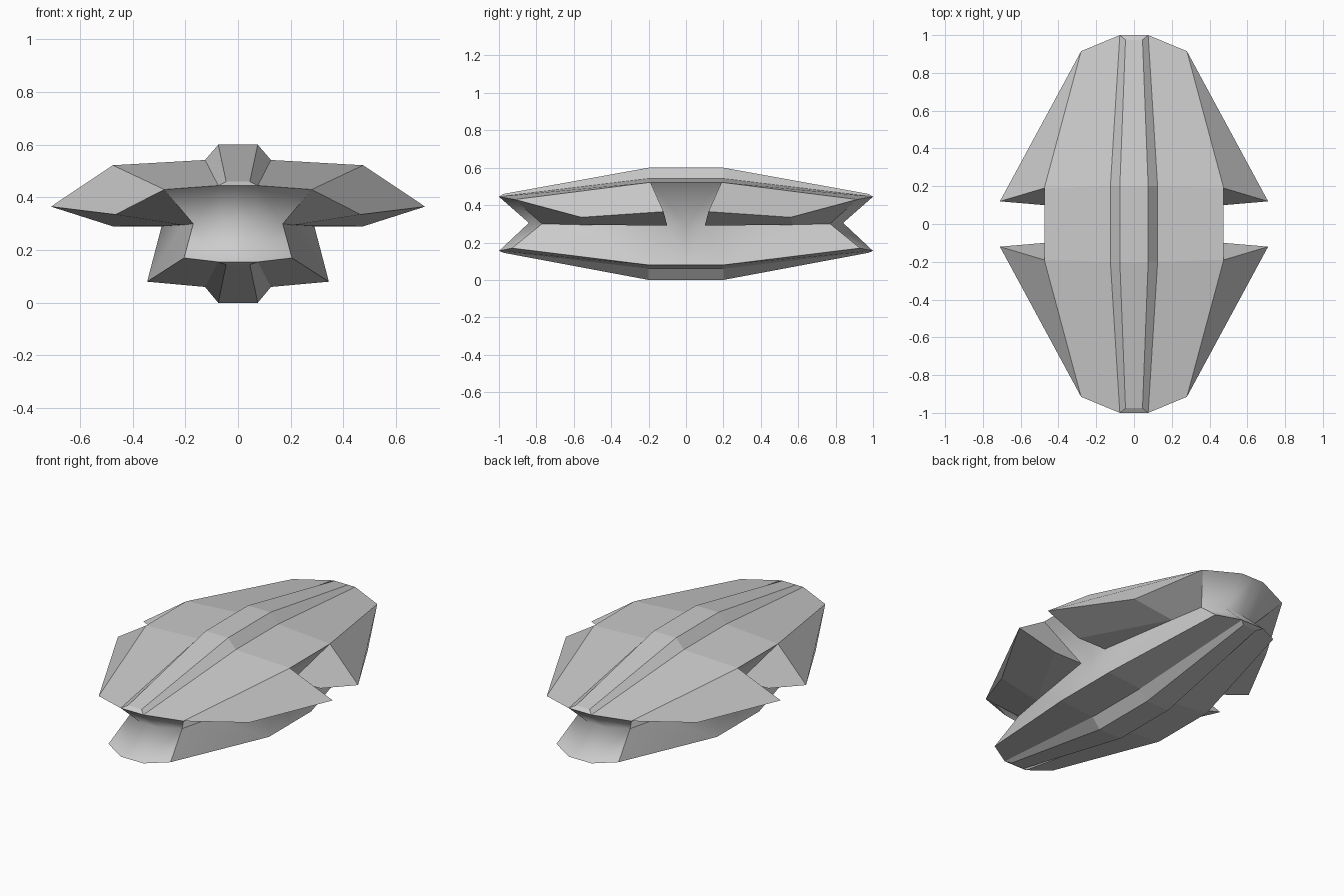
import bpy, bmesh
from mathutils import Vector

cube = bpy.data.objects.get("Cube")
if cube:
    bpy.data.objects.remove(cube, do_unlink=True)

grey = bpy.data.materials.new("hull_grey")
grey.use_nodes = True
colour = (0.6, 0.6, 0.6, 1)
grey.diffuse_color = colour
grey.node_tree.nodes["Principled BSDF"].inputs["Base Color"].default_value = colour


def part(name, faces, core=(0, 0, 0.3), smooth=False):
    """Build one quarter of a part, facing away from core, and mirror it in x and y."""
    bm = bmesh.new()
    verts = {}
    for face in faces:
        loop = []
        for p in face:
            if p not in verts:
                verts[p] = bm.verts.new(p)
            loop.append(verts[p])
        f = bm.faces.new(loop)
        f.smooth = smooth
        f.normal_update()
        if f.normal.dot(f.calc_center_median() - Vector(core)) < 0:
            f.normal_flip()
    mesh = bpy.data.meshes.new(name)
    bm.to_mesh(mesh)
    bm.free()
    mesh.materials.append(grey)
    obj = bpy.data.objects.new(name, mesh)
    bpy.context.collection.objects.link(obj)
    mirror = obj.modifiers.new("mirror", 'MIRROR')
    mirror.use_axis = (True, True, False)
    mirror.merge_threshold = 0.0005
    return obj


def on_x0(p):
    return (0, p[1], p[2])


def on_y0(p):
    return (p[0], 0, p[2])


# Shell profiles: ridge crest, ridge foot and outer rim, amidships and at the tip
deck_mid = [(0.075, 0.2, 0.6), (0.125, 0.2, 0.542), (0.475, 0.19, 0.522)]
deck_end = [(0.045, 0.975, 0.46), (0.075, 1.0, 0.445), (0.28, 0.915, 0.43)]
keel_mid = [(0.075, 0.2, 0.0), (0.125, 0.2, 0.06), (0.345, 0.2, 0.08)]
keel_end = [(0.045, 0.975, 0.145), (0.075, 1.0, 0.155), (0.205, 0.93, 0.17)]


def shell(name, mid, end):
    crest, foot, rim = mid
    crest_e, foot_e, rim_e = end
    # Raised ridge along the centre line
    part(name + "_ridge", [
        (on_x0(crest), crest, on_y0(crest), (0, 0, crest[2])),
        (on_x0(crest_e), crest_e, crest, on_x0(crest)),
        (crest, foot, on_y0(foot), on_y0(crest)),
        (crest_e, foot_e, foot, crest),
        (on_x0(crest_e), on_x0(foot_e), foot_e, crest_e),
    ])
    # Broad sloping panels beside the ridge
    part(name + "_panels", [
        (foot, rim, on_y0(rim), on_y0(foot)),
        (foot_e, rim_e, rim, foot),
    ])


shell("deck", deck_mid, deck_end)
shell("keel", keel_mid, keel_end)

# Waist line between the two shells
nose = (0.06, 0.84, 0.305)
corner = (0.17, 0.77, 0.3)
root = (0.21, 0.57, 0.295)
notch = (0.29, 0.1, 0.29)

# Hollowed bow and stern
ends = []
for crest_e, foot_e, rim_e in (deck_end, keel_end):
    ends += [(on_x0(foot_e), foot_e, nose, on_x0(nose)),
             (foot_e, rim_e, corner, nose)]
part("hollow_ends", ends, smooth=True)

# Pinched side walls, open to the top rim only between the wings
part("side_walls", [
    (deck_mid[2], on_y0(deck_mid[2]), on_y0(notch), notch),
    (notch, on_y0(notch), on_y0(keel_mid[2]), keel_mid[2]),
    (root, notch, keel_mid[2]),
    (corner, root, keel_mid[2], keel_end[2]),
], smooth=True)

# Four swept wings
tip = (0.71, 0.12, 0.365)
kink = (0.465, 0.56, 0.335)
heel = (0.475, 0.1, 0.29)
part("wings", [
    (deck_end[2], deck_mid[2], tip, kink),
    (deck_end[2], kink, root, corner),
    (kink, tip, heel, root),
    (root, heel, notch),
    (deck_mid[2], tip, heel, notch),
], core=(0.3, 0.4, 0.4))
